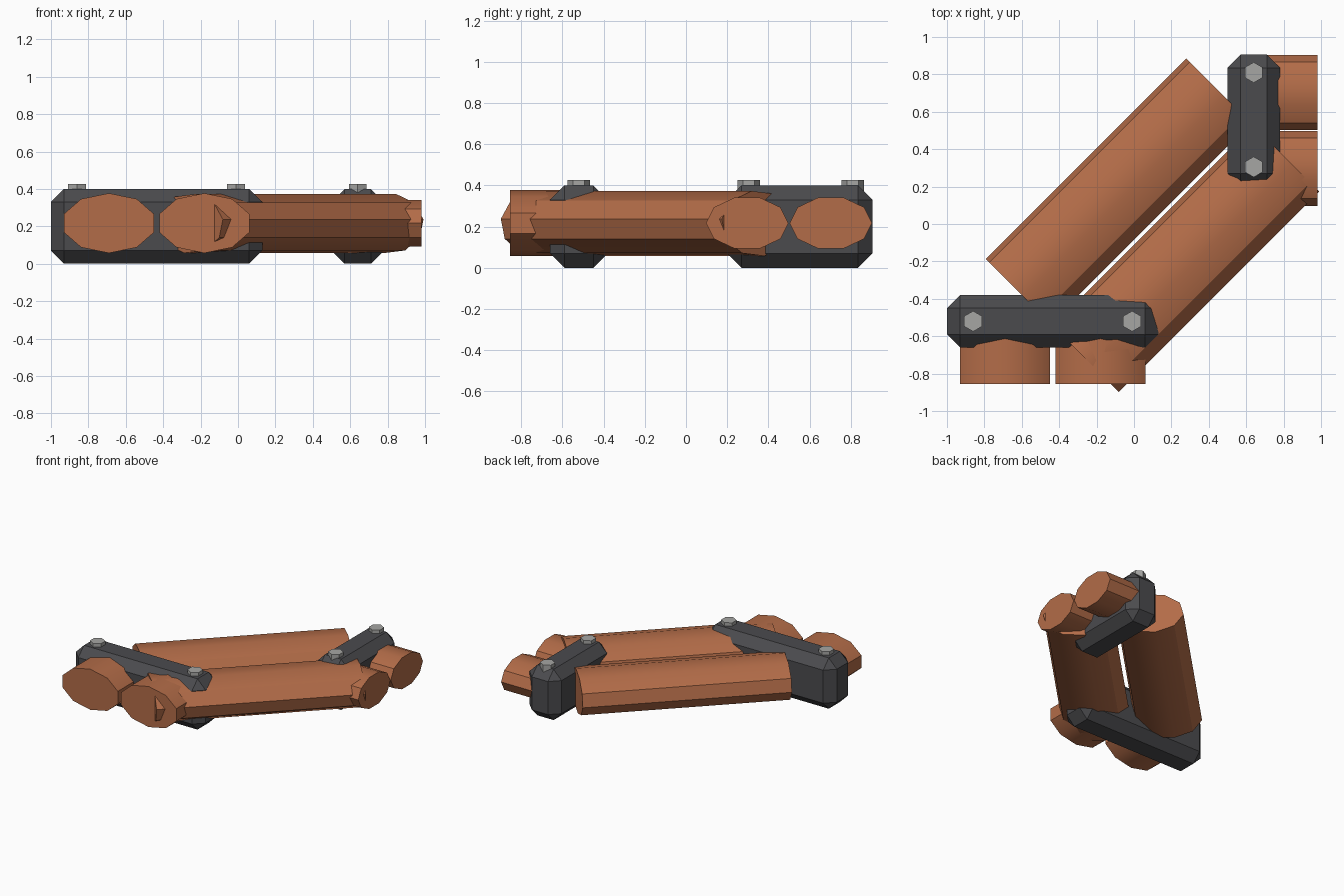
import bpy, bmesh, math
from mathutils import Vector

if "Cube" in bpy.data.objects:
    bpy.data.objects.remove(bpy.data.objects["Cube"])


def material(name, rgb):
    m = bpy.data.materials.new(name)
    m.diffuse_color = (*rgb, 1)
    m.use_nodes = True
    m.node_tree.nodes["Principled BSDF"].inputs["Base Color"].default_value = m.diffuse_color
    return m


COPPER = material("copper", (0.45, 0.15, 0.065))
DARK = material("dark_grey", (0.07, 0.07, 0.076))
STEEL = material("light_steel", (0.38, 0.38, 0.37))


def finish(name, bm, mat, smooth=None):
    bmesh.ops.recalc_face_normals(bm, faces=bm.faces[:])
    me = bpy.data.meshes.new(name)
    bm.to_mesh(me)
    bm.free()
    me.materials.append(mat)
    ob = bpy.data.objects.new(name, me)
    bpy.context.collection.objects.link(ob)
    if smooth:
        bpy.ops.object.select_all(action='DESELECT')
        bpy.context.view_layer.objects.active = ob
        ob.select_set(True)
        bpy.ops.object.shade_smooth_by_angle(angle=math.radians(smooth))
    return ob


def rod(name, p0, p1, rw, rz, turn, mat, z, sides=10):
    """Flattened ten-sided rod lying between two xy points at height z."""
    a, b = Vector((*p0, z)), Vector((*p1, z))
    right = (b - a).normalized().cross(Vector((0, 0, 1)))
    bm = bmesh.new()
    rings = []
    for p in (a, b):
        ring = []
        for i in range(sides):
            t = math.radians(turn) + math.tau * i / sides
            ring.append(bm.verts.new(p + right * rw * math.cos(t)
                                     + Vector((0, 0, rz * math.sin(t)))))
        rings.append(ring)
    for i in range(sides):
        j = (i + 1) % sides
        bm.faces.new((rings[0][i], rings[0][j], rings[1][j], rings[1][i]))
    for ring in rings:
        bm.faces.new(ring)
    return finish(name, bm, mat, 31)


def clamp(name, lo, hi, chamfer=0.07):
    bm = bmesh.new()
    bmesh.ops.create_cube(bm, size=1)
    for v in bm.verts:
        v.co = [(lo[k] + hi[k]) / 2 + v.co[k] * (hi[k] - lo[k]) for k in range(3)]
    bmesh.ops.bevel(bm, geom=bm.edges[:], offset=chamfer, segments=1,
                    affect='EDGES', profile=0.5)
    return finish(name, bm, DARK)


def bolt(name, x, y):
    bm = bmesh.new()
    bmesh.ops.create_cone(bm, cap_ends=True, segments=6, radius1=0.055,
                          radius2=0.055, depth=0.06)
    # put a hexagon point on the y axis
    top = max(bm.verts, key=lambda v: v.co.y).co
    if abs(top.x) > 0.01:
        for v in bm.verts:
            v.co.x, v.co.y = v.co.y, v.co.x
    for v in bm.verts:
        v.co += Vector((x, y, 0.397))
    return finish(name, bm, STEEL)


# two long diagonal bars: (name, y - x of the centre line, half width)
for name, off, rw in (("long_bar_back", 0.26, 0.246), ("long_bar_front", -0.465, 0.252)):
    ends = [((s - off) / 2, (s + off) / 2) for s in (-0.98, 1.165)]
    rod(name, ends[0], ends[1], rw, 0.16, 8, COPPER, 0.215)

# short stubs leaving the front clamp
for name, x in (("front_stub_left", -0.69), ("front_stub_right", -0.18)):
    rod(name, (x, -0.855), (x, -0.5), 0.253, 0.16, 18, COPPER, 0.217)

# short stubs leaving the right clamp
for name, y in (("side_stub_back", 0.703), ("side_stub_front", 0.297)):
    rod(name, (0.6, y), (0.98, y), 0.2, 0.13, 0, COPPER, 0.217)

# clamps holding the ends
clamp("front_clamp", (-1.0, -0.66, 0), (0.13, -0.38, 0.4))
clamp("side_clamp", (0.5, 0.2, 0), (0.78, 0.905, 0.4))

# hexagonal bolt heads
for i, (x, y) in enumerate(((-0.86, -0.52), (-0.01, -0.52), (0.64, 0.81), (0.64, 0.305))):
    bolt(f"bolt_{i + 1}", x, y)
